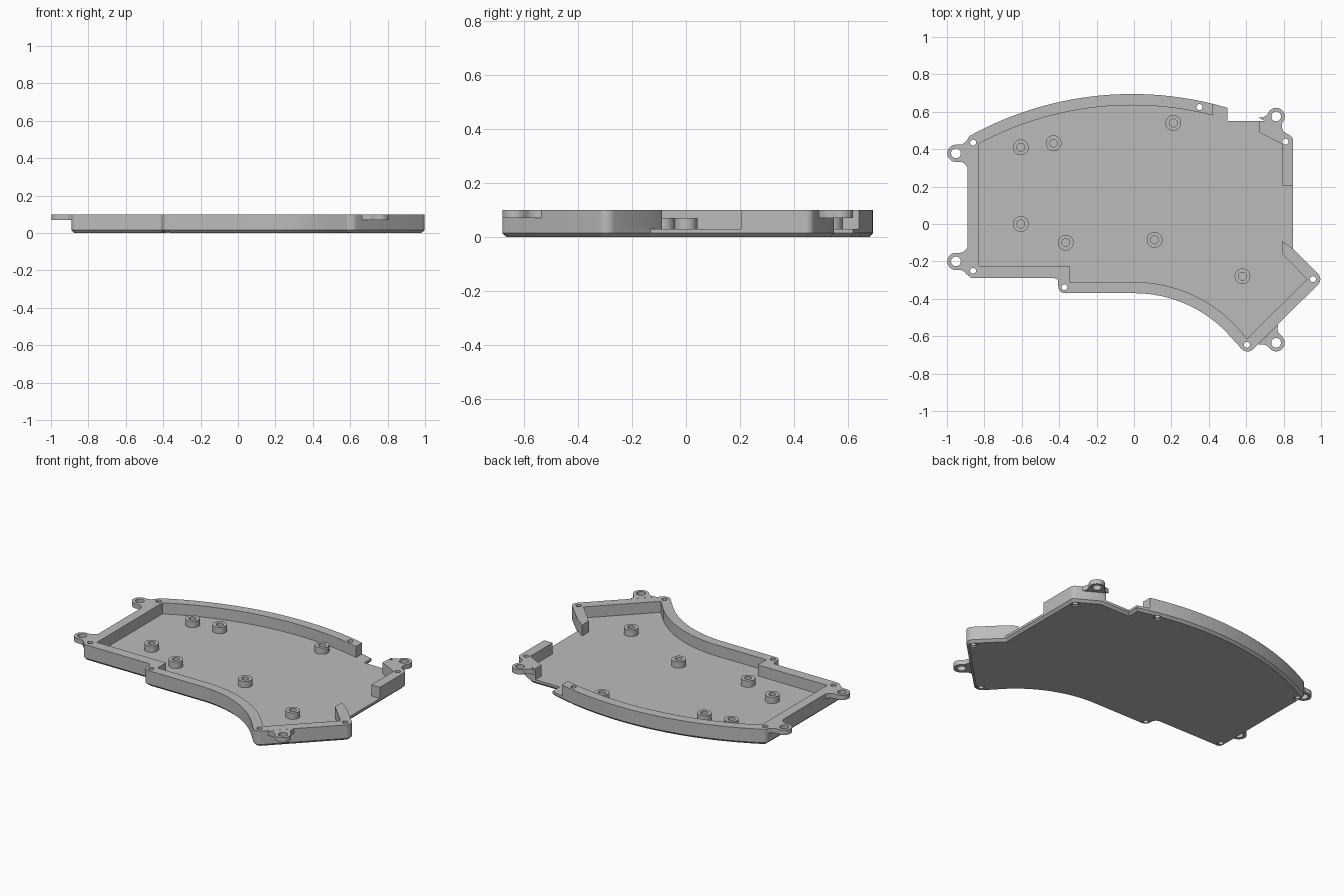
import bpy, bmesh, math
from mathutils import Vector

if "Cube" in bpy.data.objects:
    bpy.data.objects.remove(bpy.data.objects["Cube"])

FLOOR, TOP, CHAMFER = 0.03, 0.10, 0.015

grey = bpy.data.materials.new("plain_grey")
grey.use_nodes = True
grey.diffuse_color = (0.5, 0.5, 0.5, 1)
grey.node_tree.nodes["Principled BSDF"].inputs["Base Color"].default_value = (0.5, 0.5, 0.5, 1)


def arc(cx, cy, r, x0, x1, n):
    """Upper part of a circle, sampled from x0 to x1."""
    xs = [x0 + (x1 - x0) * i / n for i in range(n + 1)]
    return [(x, cy + math.sqrt(r * r - (x - cx) ** 2)) for x in xs]


def rounded(points, steps=6):
    """Fillet each corner that carries a radius as its third value."""
    out = []
    for i, p in enumerate(points):
        here = Vector(p[:2])
        if len(p) < 3:
            out.append(here)
            continue
        a = (Vector(points[i - 1][:2]) - here).normalized()
        b = (Vector(points[(i + 1) % len(points)][:2]) - here).normalized()
        half = a.angle(b) / 2
        centre = here + (a + b).normalized() * p[2] / math.sin(half)
        reach = p[2] / math.tan(half)
        start, end = here + a * reach - centre, here + b * reach - centre
        for k in range(steps + 1):
            ray = start.lerp(end, k / steps).normalized()
            out.append(centre + ray * p[2])
    return out


def prism(name, outline, z0, z1, chamfer=0):
    """Extrude an outline, with an optional chamfer below."""
    bm = bmesh.new()
    base = bm.faces.new([bm.verts.new((p[0], p[1], z0 + chamfer)) for p in outline])
    grown = bmesh.ops.extrude_face_region(bm, geom=[base], use_keep_orig=True)
    for v in grown["geom"]:
        if isinstance(v, bmesh.types.BMVert):
            v.co.z = z1
    bmesh.ops.recalc_face_normals(bm, faces=bm.faces[:])
    if chamfer:
        bm.faces.ensure_lookup_table()
        low = min(bm.faces, key=lambda f: f.calc_center_median().z)
        bmesh.ops.inset_individual(bm, faces=[low], thickness=chamfer,
                                   depth=chamfer, use_even_offset=True)
    return finish(name, bm)


def pegs(name, centres, r, z0, z1):
    """Round pegs of one size, as a single object."""
    bm = bmesh.new()
    for x, y in centres:
        made = bmesh.ops.create_cone(bm, cap_ends=True, segments=28, radius1=r,
                                     radius2=r, depth=z1 - z0)
        bmesh.ops.translate(bm, verts=made["verts"], vec=(x, y, (z0 + z1) / 2))
    return finish(name, bm)


def finish(name, bm):
    mesh = bpy.data.meshes.new(name)
    bm.to_mesh(mesh)
    bm.free()
    mesh.materials.append(grey)
    obj = bpy.data.objects.new(name, mesh)
    bpy.context.collection.objects.link(obj)
    return obj


def drill(obj, centres, r, z0, z1):
    """Cut round holes through an object."""
    cutter = pegs("hole_cutter", centres, r, z0, z1)
    cutter.hide_render = True
    mod = obj.modifiers.new("holes", "BOOLEAN")
    mod.operation, mod.solver, mod.object = "DIFFERENCE", "EXACT", cutter
    bpy.context.view_layer.objects.active = obj
    bpy.ops.object.modifier_apply(modifier=mod.name)
    bpy.data.objects.remove(cutter)


# Shared outer edge: back arc, left end, front step and curve, pointed corner
edge = arc(-0.01, -1.1, 1.795, 0.42, -0.89, 28)[:-1]
edge += [(-0.89, 0.465, 0.035), (-0.89, -0.29, 0.03), (-0.405, -0.29, 0.02),
         (-0.405, -0.37, 0.035)]
edge += arc(0, -1.06, 0.69, 0, 0.488, 18)
edge += [(0.605, -0.70, 0.04), (1.013, -0.295, 0.04), (0.85, -0.132)]

# Floor plate
back_right = [(0.85, 0.465, 0.03), (0.70, 0.55), (0.50, 0.55)]
floor_edge = edge + back_right + arc(-0.01, -1.1, 1.795, 0.50, 0.42, 2)[:-1]
floor = prism("floor_plate", rounded(floor_edge), 0, FLOOR, CHAMFER)

# Main wall, returning along its inner edge
inner = [(0.79, -0.09), (0.79, -0.157), (0.925, -0.295), (0.605, -0.613)]
inner += arc(0, -1.06, 0.75, 0.53, 0, 18)
inner += [(-0.345, -0.31), (-0.345, -0.225), (-0.83, -0.225)]
inner += arc(-0.01, -1.1, 1.735, -0.83, 0.42, 28)
main_wall = prism("main_wall", rounded(edge + inner), FLOOR, TOP)

# Short wall at the back corner
corner_wall = prism("corner_wall", rounded([
    (0.85, 0.205), (0.85, 0.465, 0.03), (0.70, 0.55), (0.67, 0.55),
    (0.67, 0.49), (0.79, 0.428), (0.79, 0.205)]), FLOOR, TOP)

# Screw holes, with wider recesses underneath
screws = [(-0.86, 0.435), (-0.86, -0.25), (-0.372, -0.338), (0.35, 0.625),
          (0.81, 0.44), (0.604, -0.646), (0.957, -0.295)]
for part in (floor, main_wall, corner_wall):
    drill(part, screws, 0.016, -0.1, 0.2)
drill(floor, screws, 0.023, -0.1, 0.008)

# Standoffs with blind holes
stands = [(-0.605, 0.41), (-0.43, 0.432), (0.21, 0.54), (-0.605, 0),
          (-0.365, -0.10), (0.11, -0.085), (0.58, -0.28)]
standoffs = pegs("standoffs", stands, 0.042, FLOOR, 0.07)
drill(standoffs, stands, 0.021, 0.035, 0.2)

# Mounting tabs: centre, outward angle and distance to the wall
tabs = [("left_back_tab", -0.952, 0.378, 180, 0.063),
        ("left_front_tab", -0.952, -0.20, 180, 0.063),
        ("corner_back_tab", 0.76, 0.575, 60, 0.052),
        ("corner_front_tab", 0.76, -0.635, -45, 0.062)]
R = 0.046
for name, x, y, angle, gap in tabs:
    shape = [(-gap, -R - 0.03), (-gap + 0.025, -R, 0.04)]
    shape += [(R * math.cos(t), R * math.sin(t))
              for t in (math.radians(a) for a in range(-90, 91, 10))]
    shape += [(-gap + 0.025, R, 0.04), (-gap, R + 0.03)]
    c, s = math.cos(math.radians(angle)), math.sin(math.radians(angle))
    outline = [(x + c * p.x - s * p.y, y + s * p.x + c * p.y) for p in rounded(shape)]
    tab = prism(name, outline, 0.07, TOP)
    drill(tab, [(x, y)], 0.026, 0, 0.2)

# Smooth the curved sides, keep the edges sharp
bpy.ops.object.select_all(action="DESELECT")
for obj in bpy.context.collection.objects:
    if obj.type == "MESH" and grey.name in obj.data.materials:
        obj.select_set(True)
        bpy.context.view_layer.objects.active = obj
bpy.ops.object.shade_smooth_by_angle(angle=math.radians(30))
